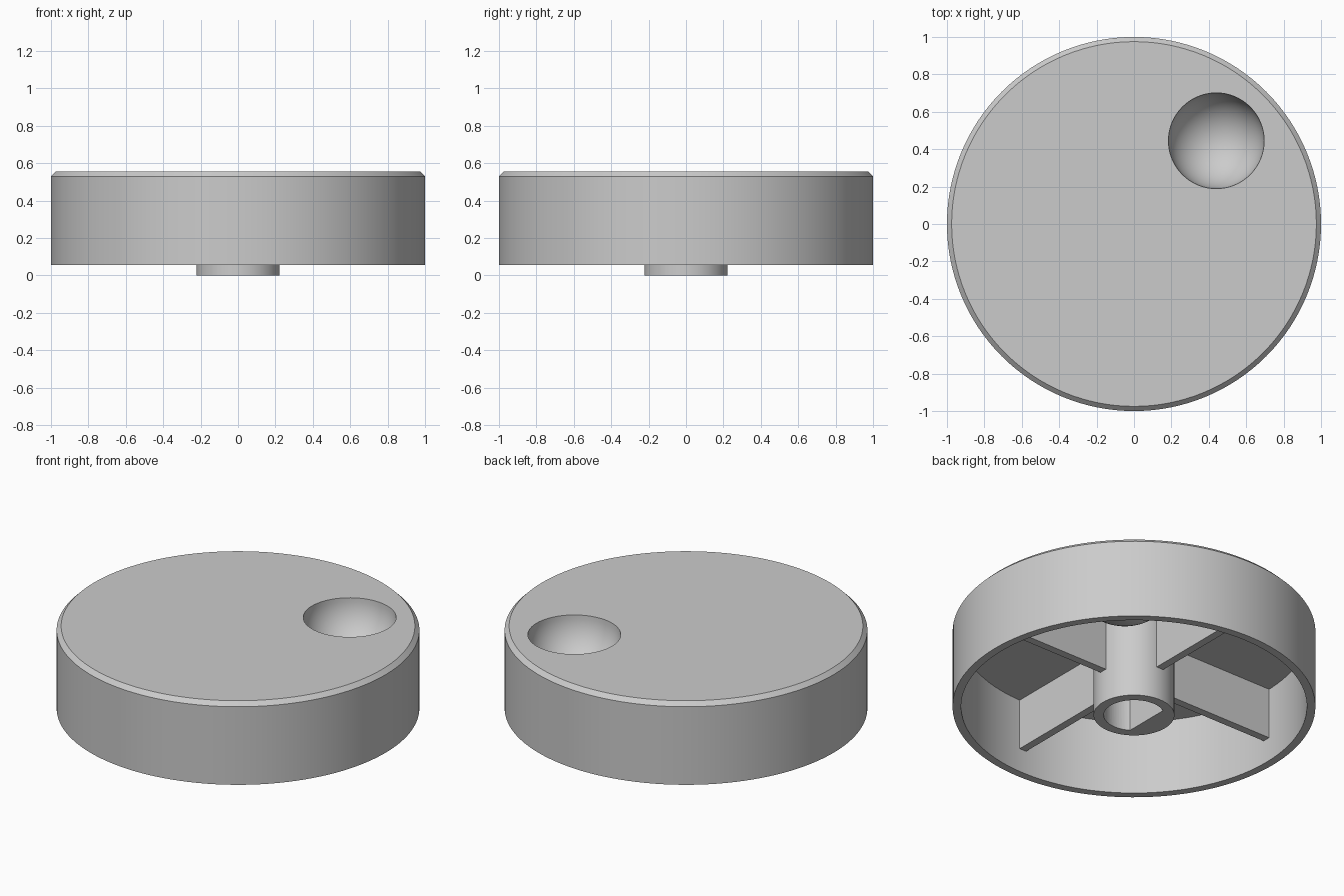
import bpy, bmesh, math
from mathutils import Matrix, Vector

if "Cube" in bpy.data.objects:
    bpy.data.objects.remove(bpy.data.objects["Cube"])

TOP, BASE = 0.555, 0.055      # top and bottom of the rim
WALL = 0.047                  # shared thickness of wall, roof and ribs
INNER = 1 - WALL
ROOF = TOP - WALL
HUB_R = 0.223
DIMPLE = Vector((0.44, 0.445, TOP))
DIMPLE_R = 0.256

grey = bpy.data.materials.new("light_grey")
grey.use_nodes = True
grey.diffuse_color = (0.6, 0.6, 0.6, 1)
grey.node_tree.nodes["Principled BSDF"].inputs["Base Color"].default_value = (0.6, 0.6, 0.6, 1)


def to_object(bm, name):
    bmesh.ops.recalc_face_normals(bm, faces=bm.faces)
    mesh = bpy.data.meshes.new(name)
    bm.to_mesh(mesh)
    bm.free()
    ob = bpy.data.objects.new(name, mesh)
    ob.data.materials.append(grey)
    bpy.context.collection.objects.link(ob)
    return ob


def lathe(name, profile, steps=128):
    """Turn an (r, z) profile around the z axis."""
    bm = bmesh.new()
    verts = [bm.verts.new((r, 0, z)) for r, z in profile]
    edges = [bm.edges.new(pair) for pair in zip(verts, verts[1:])]
    bmesh.ops.spin(bm, geom=verts + edges, cent=(0, 0, 0), axis=(0, 0, 1),
                   angle=math.tau, steps=steps, use_merge=True)
    bmesh.ops.remove_doubles(bm, verts=bm.verts, dist=1e-5)
    return to_object(bm, name)


def ball(name, radius):
    bm = bmesh.new()
    bmesh.ops.create_uvsphere(bm, u_segments=64, v_segments=32, radius=radius,
                              matrix=Matrix.Translation(DIMPLE))
    return to_object(bm, name)


def box(name, low, high):
    low, high = Vector(low), Vector(high)
    bm = bmesh.new()
    bmesh.ops.create_cube(bm, size=1, matrix=Matrix.Translation((low + high) / 2)
                          @ Matrix.Diagonal((*(high - low), 1)))
    return to_object(bm, name)


def combine(ob, tool, operation):
    """Apply a boolean and discard the tool."""
    mod = ob.modifiers.new(operation, "BOOLEAN")
    mod.object, mod.operation, mod.solver = tool, operation, "EXACT"
    bpy.context.view_layer.objects.active = ob
    bpy.ops.object.modifier_apply(modifier=mod.name)
    bpy.data.objects.remove(tool)


def smooth(ob):
    bpy.ops.object.select_all(action="DESELECT")
    ob.select_set(True)
    bpy.context.view_layer.objects.active = ob
    bpy.ops.object.shade_smooth_by_angle(angle=math.radians(30))


# Hollow cap with a chamfered top edge
cap = lathe("cap_shell", [(0, TOP), (0.975, TOP), (1, TOP - 0.025), (1, BASE),
                          (INNER, BASE), (INNER, ROOF), (0, ROOF)])

# Finger dimple: a bowl hanging below the roof, then hollowed from above
bowl = ball("bowl", DIMPLE_R + WALL)
combine(bowl, box("bowl_trim", (-1, -1, TOP - 0.01), (1.5, 1.5, 1.5)), "DIFFERENCE")
combine(cap, bowl, "UNION")
combine(cap, ball("dimple", DIMPLE_R), "DIFFERENCE")
smooth(cap)

# Central hub with a D-shaped shaft bore, flat on the right side
hub = lathe("shaft_hub", [(0, 0), (HUB_R, 0), (HUB_R, ROOF + 0.01), (0, ROOF + 0.01)], 64)
bore = lathe("bore", [(0, -0.1), (0.167, -0.1), (0.167, ROOF), (0, ROOF)], 64)
combine(bore, box("bore_flat", (-0.5, -0.5, -0.5), (-0.09, 0.5, 1)), "DIFFERENCE")
combine(hub, bore, "DIFFERENCE")
smooth(hub)

# Four stiffening ribs between hub and wall
for i, side in enumerate(("left", "back", "right", "front")):
    rib = box(side + "_rib", (HUB_R - 0.02, -WALL / 2, 0.2),
              (INNER + 0.01, WALL / 2, ROOF + 0.01))
    rib.data.transform(Matrix.Rotation(i * math.pi / 2, 4, "Z"))
